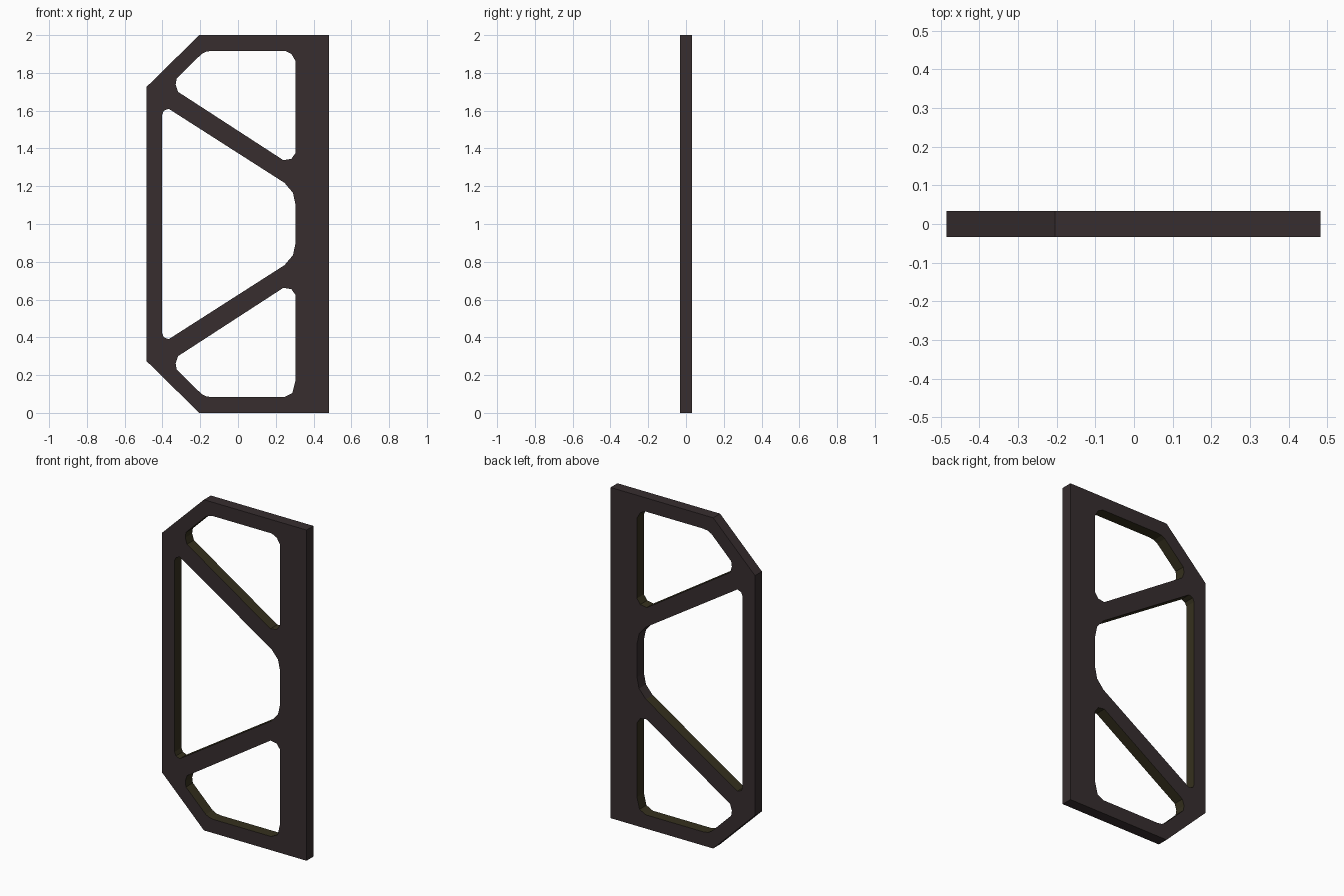
import bpy, bmesh

if "Cube" in bpy.data.objects:
    bpy.data.objects.remove(bpy.data.objects["Cube"])

HALF = 0.033  # half thickness of the plate


def material(name, rgb):
    m = bpy.data.materials.new(name)
    m.diffuse_color = (*rgb, 1)
    m.use_nodes = True
    m.node_tree.nodes["Principled BSDF"].inputs["Base Color"].default_value = m.diffuse_color
    return m


def flip(points):
    """Mirror a profile about mid height."""
    return [(x, 2 - z) for x, z in reversed(points)]


# Outer outline with two chamfered corners
half_outline = [(0.482, 2.0), (-0.205, 2.0), (-0.485, 1.725)]
outline = half_outline + flip(half_outline)

# Upper opening, shared with the lower one except for one corner
body = [(0.305, 1.377), (0.283, 1.345), (0.24, 1.338), (-0.318, 1.70),
        (-0.33, 1.737), (-0.325, 1.77), (-0.193, 1.90), (-0.17, 1.912), (-0.14, 1.917)]
upper = body + [(0.25, 1.917), (0.283, 1.90), (0.305, 1.862)]
lower = flip(body + [(0.245, 1.917), (0.288, 1.895), (0.305, 1.825)])

# Large middle opening
half_middle = [(-0.402, 1.578), (-0.392, 1.60), (-0.367, 1.61),
               (0.246, 1.218), (0.291, 1.165), (0.305, 1.10)]
middle = half_middle + flip(half_middle)

bm = bmesh.new()
caps = {-HALF: [], HALF: []}
for loop in (outline, upper, middle, lower):
    rings = {}
    for y in caps:
        rings[y] = [bm.verts.new((x, y, z)) for x, z in loop]
    n = len(loop)
    # Side walls of this loop
    for i in range(n):
        j = (i + 1) % n
        f = bm.faces.new((rings[-HALF][i], rings[-HALF][j], rings[HALF][j], rings[HALF][i]))
        right_arch = loop is middle and min(loop[i][0], loop[j][0]) > 0.2
        f.material_index = 0 if loop is outline or right_arch else 1
    for y in caps:
        caps[y] += [bm.edges.get((rings[y][i], rings[y][(i + 1) % n])) for i in range(n)]

# Front and back faces with the openings left free
for y, edges in caps.items():
    bmesh.ops.triangle_fill(bm, edges=edges, use_beauty=True, normal=(0, 1, 0))
bmesh.ops.recalc_face_normals(bm, faces=bm.faces[:])

mesh = bpy.data.meshes.new("braced_panel")
bm.to_mesh(mesh)
bm.free()
mesh.materials.append(material("dark brown metal", (0.038, 0.027, 0.028)))
mesh.materials.append(material("dark olive edge", (0.036, 0.030, 0.013)))
panel = bpy.data.objects.new("braced_panel", mesh)
bpy.context.collection.objects.link(panel)
